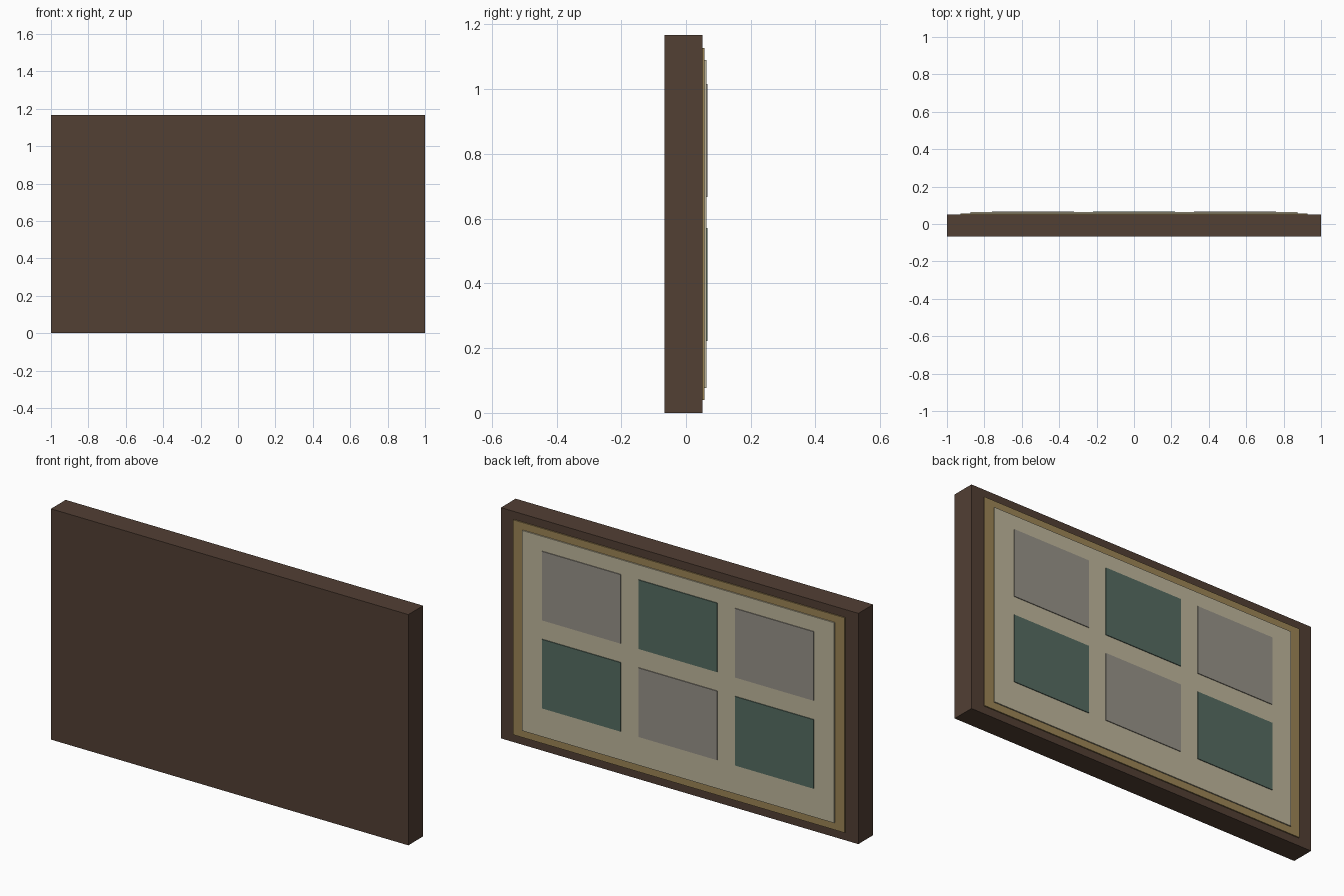
import bpy

if "Cube" in bpy.data.objects:
    bpy.data.objects.remove(bpy.data.objects["Cube"])


def material(name, rgb):
    m = bpy.data.materials.new(name)
    m.diffuse_color = (*rgb, 1)
    m.use_nodes = True
    m.node_tree.nodes["Principled BSDF"].inputs["Base Color"].default_value = m.diffuse_color
    return m


def box(name, x, y, z, mat):
    """Box spanning the given (min, max) ranges."""
    bpy.ops.mesh.primitive_cube_add(size=1, location=[sum(r) / 2 for r in (x, y, z)])
    ob = bpy.context.object
    ob.name = name
    ob.scale = [r[1] - r[0] for r in (x, y, z)]
    bpy.ops.object.transform_apply(location=False, rotation=False, scale=True)
    ob.data.materials.append(mat)
    return ob


wood = material("dark_wood", (0.085, 0.05, 0.034))
gold = material("gold_trim", (0.33, 0.23, 0.09))
cream = material("cream_mat", (0.52, 0.47, 0.33))
grey = material("grey_print", (0.31, 0.29, 0.25))
green = material("green_print", (0.09, 0.15, 0.12))

# Backing slab, gold trim and cream mat, stepping out towards +y
box("frame_slab", (-1, 1), (-0.067, 0.051), (0, 1.167), wood)
box("gold_trim", (-0.927, 0.927), (0.03, 0.057), (0.04, 1.127), gold)
box("cream_mat", (-0.873, 0.873), (0.04, 0.063), (0.077, 1.09), cream)

# Six picture panels in a checkered 3 x 2 grid
for row, z in enumerate((0.222, 0.667)):
    for col, x in enumerate((-0.54, 0, 0.54)):
        box(f"picture_panel_{row}_{col}", (x - 0.22, x + 0.22), (0.05, 0.067),
            (z, z + 0.349), green if (row + col) % 2 == 0 else grey)
